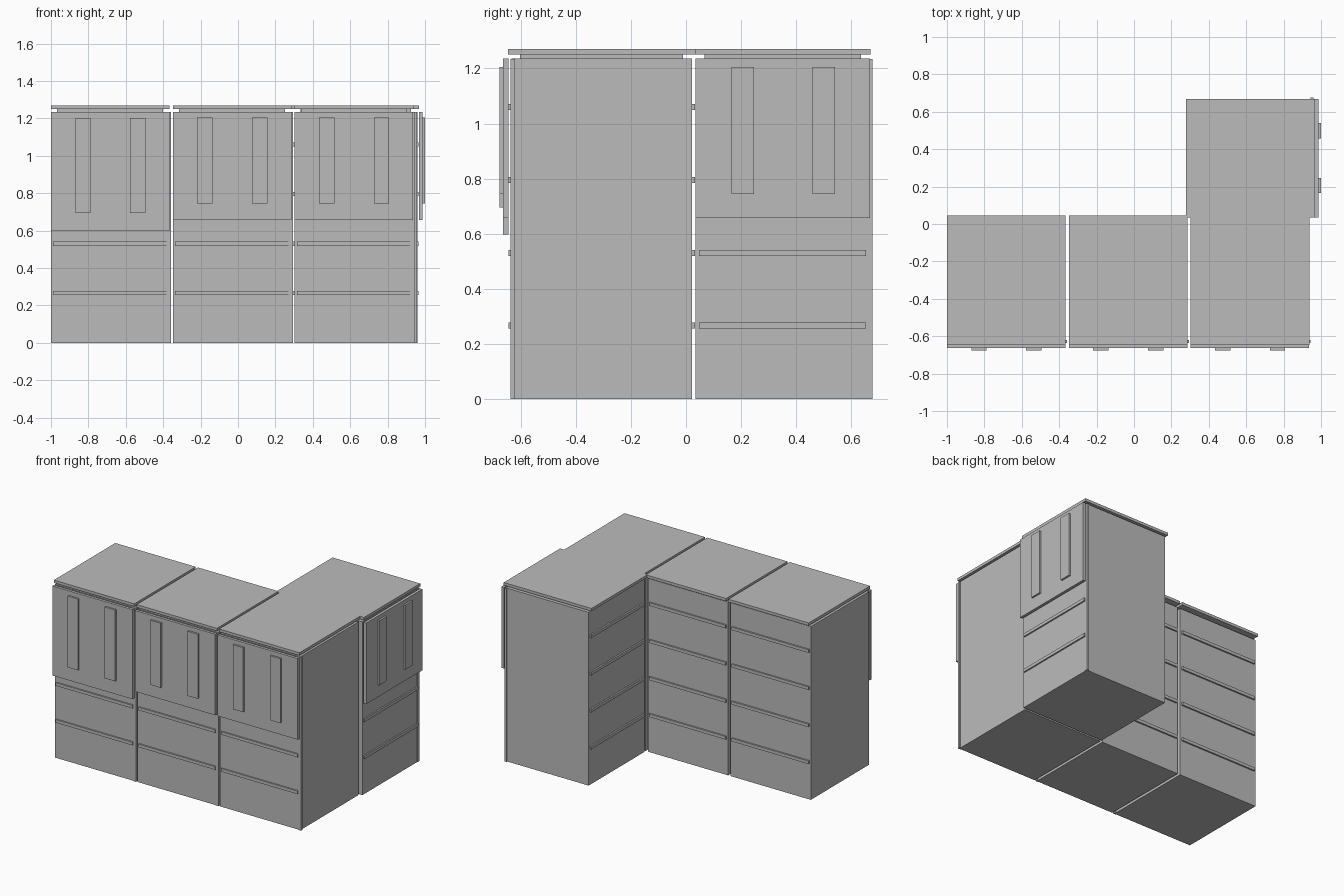
import bpy, bmesh, math
from mathutils import Matrix

if "Cube" in bpy.data.objects:
    bpy.data.objects.remove(bpy.data.objects["Cube"])

grey = bpy.data.materials.new("cabinet grey")
grey.diffuse_color = (0.5, 0.5, 0.5, 1)
grey.use_nodes = True
grey.node_tree.nodes["Principled BSDF"].inputs["Base Color"].default_value = grey.diffuse_color


def box(name, xr, yr, zr, place):
    """Axis-aligned box in cabinet space, moved to the world by 'place'."""
    bm = bmesh.new()
    bmesh.ops.create_cube(bm, size=1)
    for v in bm.verts:
        for i, r in enumerate((xr, yr, zr)):
            v.co[i] = r[0] if v.co[i] < 0 else r[1]
    bm.transform(place)
    me = bpy.data.meshes.new(name)
    bm.to_mesh(me)
    bm.free()
    me.materials.append(grey)
    ob = bpy.data.objects.new(name, me)
    bpy.context.collection.objects.link(ob)
    return ob


def cabinet(tag, place, door_z, handle_z):
    # main body
    box(tag + "_body", (0, 0.632), (-0.633, 0.022), (0, 1.235), place)
    # shelf edges showing as rails on front and back
    for i, z in enumerate((0.267, 0.53, 0.795, 1.06)):
        for side, yr in (("front", (-0.643, -0.625)), ("back", (0.015, 0.033))):
            box(f"{tag}_{side}_rail_{i + 1}", (0.012, 0.618), yr,
                (z - 0.011, z + 0.011), place)
    # hinge strip on the right front edge
    box(tag + "_hinge_strip", (0.617, 0.641), (-0.637, -0.62), (0, 1.234), place)
    # hanging door with two upright handles
    box(tag + "_door", (0, 0.633), (-0.664, -0.644), door_z, place)
    for side, x in (("left", 0.13), ("right", 0.423)):
        box(f"{tag}_{side}_handle", (x, x + 0.082), (-0.677, -0.66), handle_z, place)
    # countertop on an inset neck
    box(tag + "_neck", (0.033, 0.6), (-0.602, -0.01), (1.23, 1.252), place)
    box(tag + "_top", (0, 0.634), (-0.646, 0.046), (1.25, 1.27), place)


# three cabinets in a row facing the front, the first with a longer door
cabinet("left", Matrix.Translation((-1, 0, 0)), (0.597, 1.235), (0.695, 1.203))
short = ((0.657, 1.235), (0.745, 1.205))
cabinet("middle", Matrix.Translation((-0.348, 0, 0)), *short)
cabinet("corner", Matrix.Translation((0.303, 0, 0)), *short)
# fourth cabinet behind, turned to face the right
cabinet("side", Matrix.Translation((0.323, 0.035, 0)) @ Matrix.Rotation(math.pi / 2, 4, 'Z'), *short)
